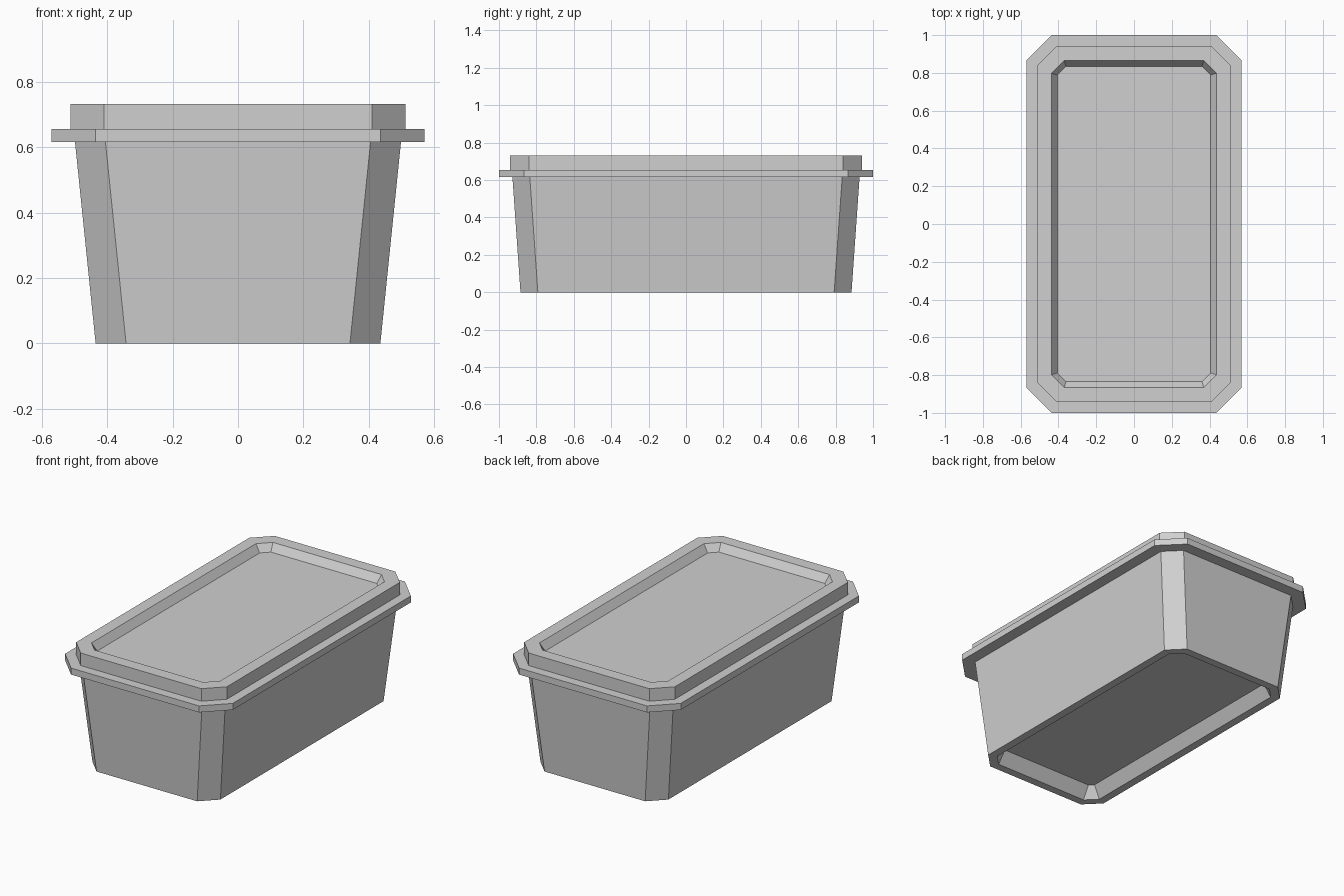
import bpy
import bmesh

default = bpy.data.objects.get("Cube")
if default:
    bpy.data.objects.remove(default, do_unlink=True)


def make_material(name, color):
    mat = bpy.data.materials.new(name)
    mat.use_nodes = True
    mat.diffuse_color = color
    mat.node_tree.nodes["Principled BSDF"].inputs["Base Color"].default_value = color
    return mat


def outline(bm, hx, hy, cut, z):
    """Rectangle with chamfered corners, counter-clockwise."""
    quarter = [(hx, hy - cut), (hx - cut, hy)]
    right_back = quarter
    left_back = [(-x, y) for x, y in reversed(quarter)]
    left_front = [(-x, -y) for x, y in quarter]
    right_front = [(x, -y) for x, y in reversed(quarter)]
    points = right_back + left_back + left_front + right_front
    return [bm.verts.new((x, y, z)) for x, y in points]


def loft(name, sections, mat, cap_end=True):
    """Skin a stack of chamfered outlines, starting with a capped one."""
    bm = bmesh.new()
    rings = [outline(bm, *s) for s in sections]
    for a, b in zip(rings, rings[1:]):
        for i in range(len(a)):
            j = (i + 1) % len(a)
            bm.faces.new((a[i], a[j], b[j], b[i]))
    bm.faces.new(list(reversed(rings[0])))
    if cap_end:
        bm.faces.new(rings[-1])
    mesh = bpy.data.meshes.new(name)
    bm.to_mesh(mesh)
    bm.free()
    mesh.materials.append(mat)
    obj = bpy.data.objects.new(name, mesh)
    bpy.context.collection.objects.link(obj)
    return obj


grey = make_material("light grey", (0.63, 0.63, 0.63, 1))

# Tapered tub with a sunken underside; its open top is closed by the lid
loft("tub", [
    (0.34, 0.785, 0.025, 0.075),
    (0.385, 0.835, 0.065, 0.0),
    (0.435, 0.885, 0.093, 0.0),
    (0.498, 0.928, 0.093, 0.615),
], grey, cap_end=False)

# Lid: wide flange, raised rim and sunken panel
loft("lid", [
    (0.57, 1.0, 0.135, 0.615),
    (0.57, 1.0, 0.135, 0.655),
    (0.512, 0.942, 0.102, 0.655),
    (0.512, 0.942, 0.102, 0.732),
    (0.437, 0.866, 0.068, 0.732),
    (0.405, 0.834, 0.045, 0.687),
], grey)
